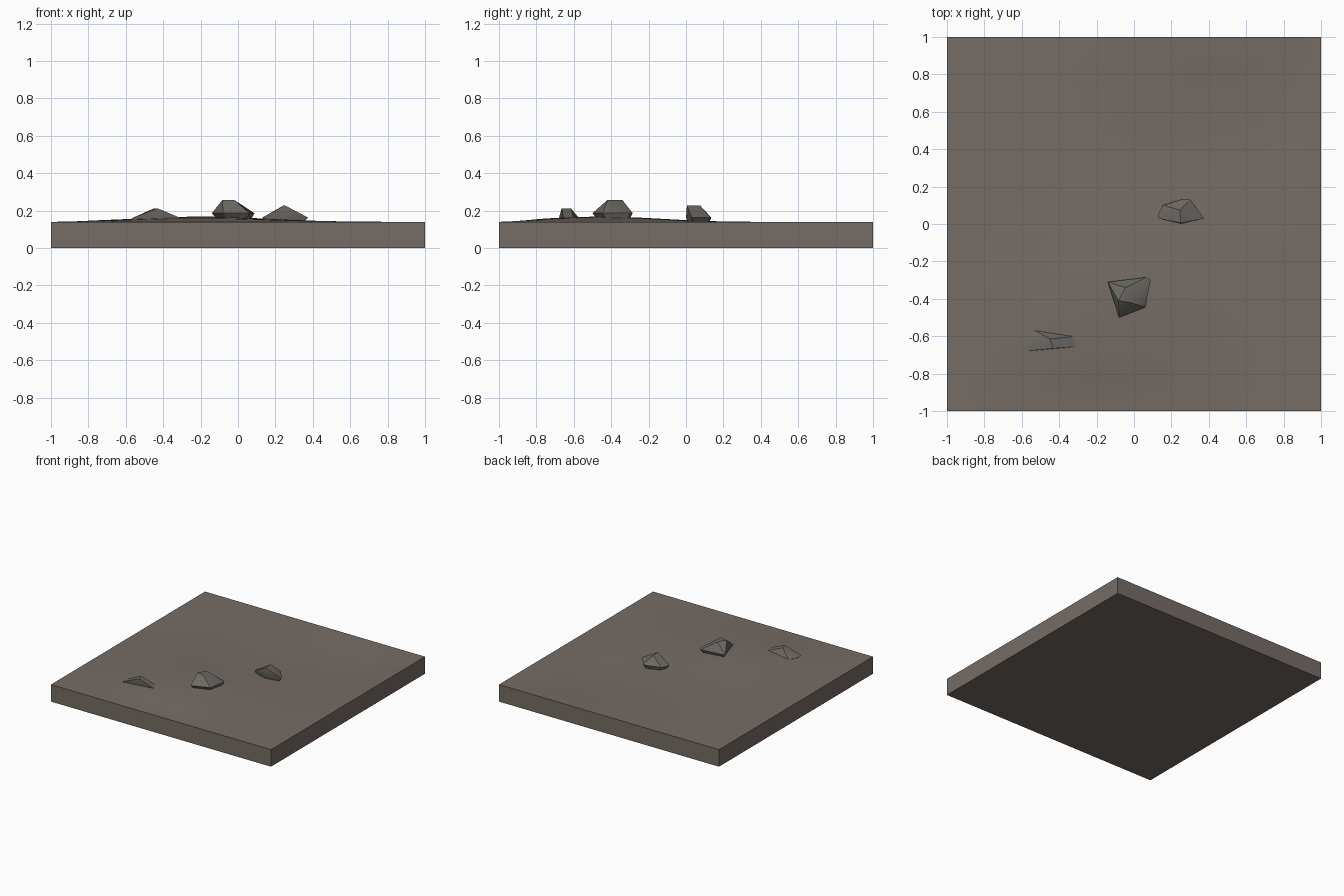
import bpy, bmesh, math

if "Cube" in bpy.data.objects:
    bpy.data.objects.remove(bpy.data.objects["Cube"])


def material(name, rgb):
    m = bpy.data.materials.new(name)
    m.diffuse_color = (*rgb, 1)
    m.use_nodes = True
    m.node_tree.nodes["Principled BSDF"].inputs["Base Color"].default_value = m.diffuse_color
    return m


earth = material("brown_earth", (0.18, 0.15, 0.13))
stone = material("grey_stone", (0.155, 0.145, 0.13))


def finish(bm, name, mat, angle):
    bmesh.ops.recalc_face_normals(bm, faces=bm.faces)
    me = bpy.data.meshes.new(name)
    bm.to_mesh(me)
    bm.free()
    me.materials.append(mat)
    ob = bpy.data.objects.new(name, me)
    bpy.context.collection.objects.link(ob)
    bpy.ops.object.select_all(action='DESELECT')
    ob.select_set(True)
    bpy.context.view_layer.objects.active = ob
    bpy.ops.object.shade_smooth_by_angle(angle=math.radians(angle))
    return ob


def bump(x, y, cx, cy, sx, sy):
    return math.exp(-((x - cx) / sx) ** 2 - ((y - cy) / sy) ** 2)


def ground_height(x, y):
    # gentle mound front left, shallow hollow back right, level rim
    rim = min(1, 2.5 * (1 - x * x)) * min(1, 2.5 * (1 - y * y))
    mound = 0.028 * bump(x, y, -0.2, -0.45, 0.5, 0.45)
    hollow = 0.022 * bump(x, y, 0.5, 0.45, 0.5, 0.45)
    return 0.14 + rim * (mound - hollow)


# Ground slab: fine grid top, extruded skirt, one flat bottom
bm = bmesh.new()
bmesh.ops.create_grid(bm, x_segments=32, y_segments=32, size=1)
for v in bm.verts:
    v.co.z = ground_height(v.co.x, v.co.y)
rim_edges = [e for e in bm.edges if e.is_boundary]
ext = bmesh.ops.extrude_edge_only(bm, edges=rim_edges)["geom"]
for v in ext:
    if isinstance(v, bmesh.types.BMVert):
        v.co.z = 0
bmesh.ops.contextual_create(bm, geom=[e for e in ext if isinstance(e, bmesh.types.BMEdge)
                                      and all(v.co.z == 0 for v in e.verts)])
finish(bm, "ground_slab", earth, 30)


def rock(name, outline, waist_z, crown, crown_z):
    """Faceted stone: wide waist, narrower sunk base, small crown."""
    cx = sum(p[0] for p in outline) / len(outline)
    cy = sum(p[1] for p in outline) / len(outline)
    bm = bmesh.new()
    for x, y in outline:
        bm.verts.new((x, y, waist_z))
        bm.verts.new((cx + (x - cx) * 0.75, cy + (y - cy) * 0.75, waist_z - 0.04))
    for x, y in crown:
        bm.verts.new((x, y, crown_z))
    res = bmesh.ops.convex_hull(bm, input=bm.verts)
    loose = [v for v in bm.verts if not v.link_faces]
    bmesh.ops.delete(bm, geom=loose, context='VERTS')
    bmesh.ops.dissolve_limit(bm, angle_limit=0.02, verts=bm.verts, edges=bm.edges)
    finish(bm, name, stone, 30)


rock("middle_rock",
     [(-0.14, -0.31), (0.065, -0.285), (0.088, -0.3), (0.06, -0.445), (-0.08, -0.5)],
     0.186, [(-0.083, -0.41), (-0.045, -0.34), (-0.02, -0.42)], 0.257)
rock("right_rock",
     [(0.13, 0.055), (0.155, 0.1), (0.265, 0.135), (0.3, 0.13), (0.375, 0.03),
      (0.25, 0.0), (0.13, 0.03)],
     0.163, [(0.245, 0.075), (0.25, 0.005)], 0.228)
rock("left_rock",
     [(-0.57, -0.68), (-0.3, -0.655), (-0.31, -0.6), (-0.53, -0.57), (-0.57, -0.62)],
     0.158, [(-0.45, -0.615), (-0.43, -0.665)], 0.212)
